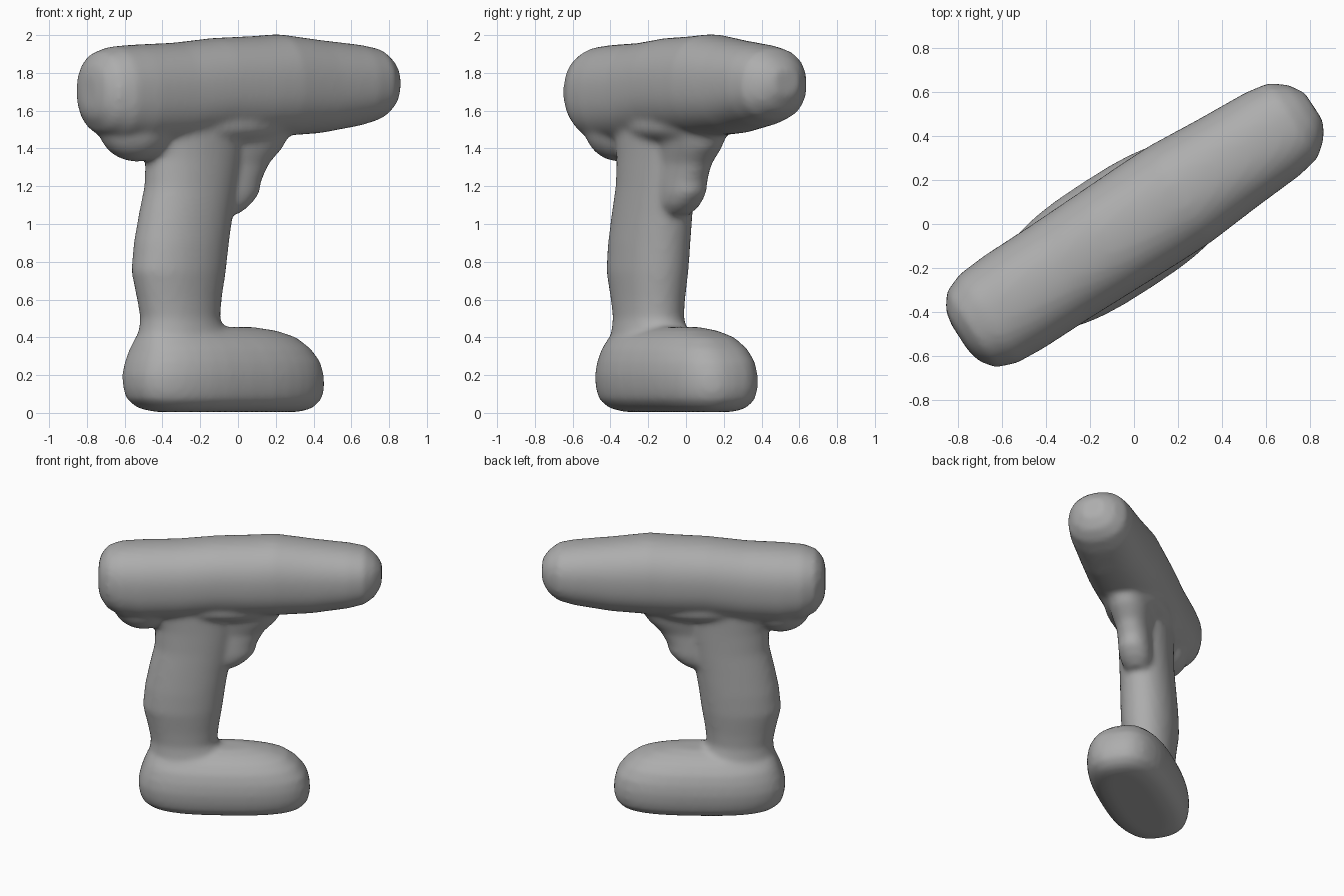
import bpy
import bmesh
from math import cos, sin, pi, radians, copysign
from mathutils import Matrix, Vector

default = bpy.data.objects.get("Cube")
if default:
    bpy.data.objects.remove(default, do_unlink=True)

grey = bpy.data.materials.new("plain grey")
grey.use_nodes = True
colour = (0.42, 0.42, 0.42, 1)
grey.diffuse_color = colour
grey.node_tree.nodes["Principled BSDF"].inputs["Base Color"].default_value = colour

bm = bmesh.new()
SIDES = 40


def ring(power):
    """Unit superellipse outline."""
    for i in range(SIDES):
        a = 2 * pi * i / SIDES
        yield tuple(copysign(abs(t) ** (2 / power), t) for t in (cos(a), sin(a)))


def skin(loops):
    """Join outlines into a closed tube."""
    rows = [[bm.verts.new(p) for p in loop] for loop in loops]
    for a, b in zip(rows, rows[1:]):
        for i in range(SIDES):
            j = (i + 1) % SIDES
            bm.faces.new((a[i], a[j], b[j], b[i]))
    bm.faces.new(rows[0][::-1])
    bm.faces.new(rows[-1])


def barrel(sections, power):
    """Sections along the length: position, half width, low z, high z."""
    skin([[Vector((x, w * s, (lo + hi) / 2 + (hi - lo) / 2 * t))
           for s, t in ring(power)] for x, w, lo, hi in sections])


def column(sections, power):
    """Sections up the height: z, back end, front end, half width."""
    skin([[Vector(((lo + hi) / 2 + (hi - lo) / 2 * s, w * t, z))
           for s, t in ring(power)] for z, lo, hi, w in sections])


def blob(centre, radii):
    bmesh.ops.create_uvsphere(bm, u_segments=32, v_segments=16, radius=1,
                              matrix=Matrix.LocRotScale(centre, None, radii))


# Motor housing and nose
barrel([(-.945, .07, 1.61, 1.79), (-.93, .14, 1.56, 1.85), (-.88, .205, 1.49, 1.91),
        (-.79, .24, 1.44, 1.94), (-.65, .25, 1.42, 1.95), (-.4, .25, 1.43, 1.96),
        (-.15, .255, 1.46, 1.985), (.1, .26, 1.46, 1.995), (.25, .26, 1.465, 2.005),
        (.5, .24, 1.48, 1.975), (.75, .225, 1.52, 1.95), (.86, .205, 1.55, 1.93),
        (.93, .15, 1.6, 1.88), (.975, .08, 1.68, 1.82)], 2.3)
# Rounded chin under the rear of the housing
blob((-.64, 0, 1.51), (.21, .18, .18))
# Collar where the grip meets the housing
blob((-.1, 0, 1.52), (.42, .21, .11))

# Grip
column([(.25, -.62, -.06, .2), (.42, -.6, -.1, .18), (.5, -.59, -.14, .165),
        (.6, -.61, -.13, .17), (.75, -.645, -.105, .185), (.9, -.63, -.085, .185),
        (1.05, -.6, -.06, .18), (1.2, -.565, -.03, .175), (1.35, -.56, 0, .175),
        (1.55, -.6, .05, .18)], 2.1)

# Trigger
column([(1.05, -.2, -.01, .07), (1.1, -.2, .06, .1), (1.16, -.2, .115, .11),
        (1.23, -.2, .13, .11), (1.32, -.2, .18, .11), (1.4, -.2, .26, .13),
        (1.5, -.2, .32, .15)], 2.2)

# Battery base
column([(.005, -.5, .36, .15), (.025, -.59, .43, .22), (.07, -.65, .475, .265),
        (.13, -.67, .49, .28), (.2, -.675, .485, .285), (.27, -.66, .465, .275),
        (.34, -.635, .41, .25), (.4, -.61, .33, .2), (.435, -.59, .22, .14),
        (.455, -.56, .08, .08)], 2.7)

# Turn the whole tool on its stand
bmesh.ops.recalc_face_normals(bm, faces=bm.faces)
bmesh.ops.rotate(bm, verts=bm.verts, cent=(0, 0, 0),
                 matrix=Matrix.Rotation(radians(33), 3, "Z"))
mesh = bpy.data.meshes.new("power_tool")
bm.to_mesh(mesh)
bm.free()
mesh.materials.append(grey)
tool = bpy.data.objects.new("power_tool", mesh)
bpy.context.collection.objects.link(tool)

# Fuse the parts into one soft skin
fuse = tool.modifiers.new("fuse", "REMESH")
fuse.mode = "VOXEL"
fuse.voxel_size = 0.018
fuse.use_smooth_shade = True
soften = tool.modifiers.new("soften", "SMOOTH")
soften.factor = 0.5
soften.iterations = 10
